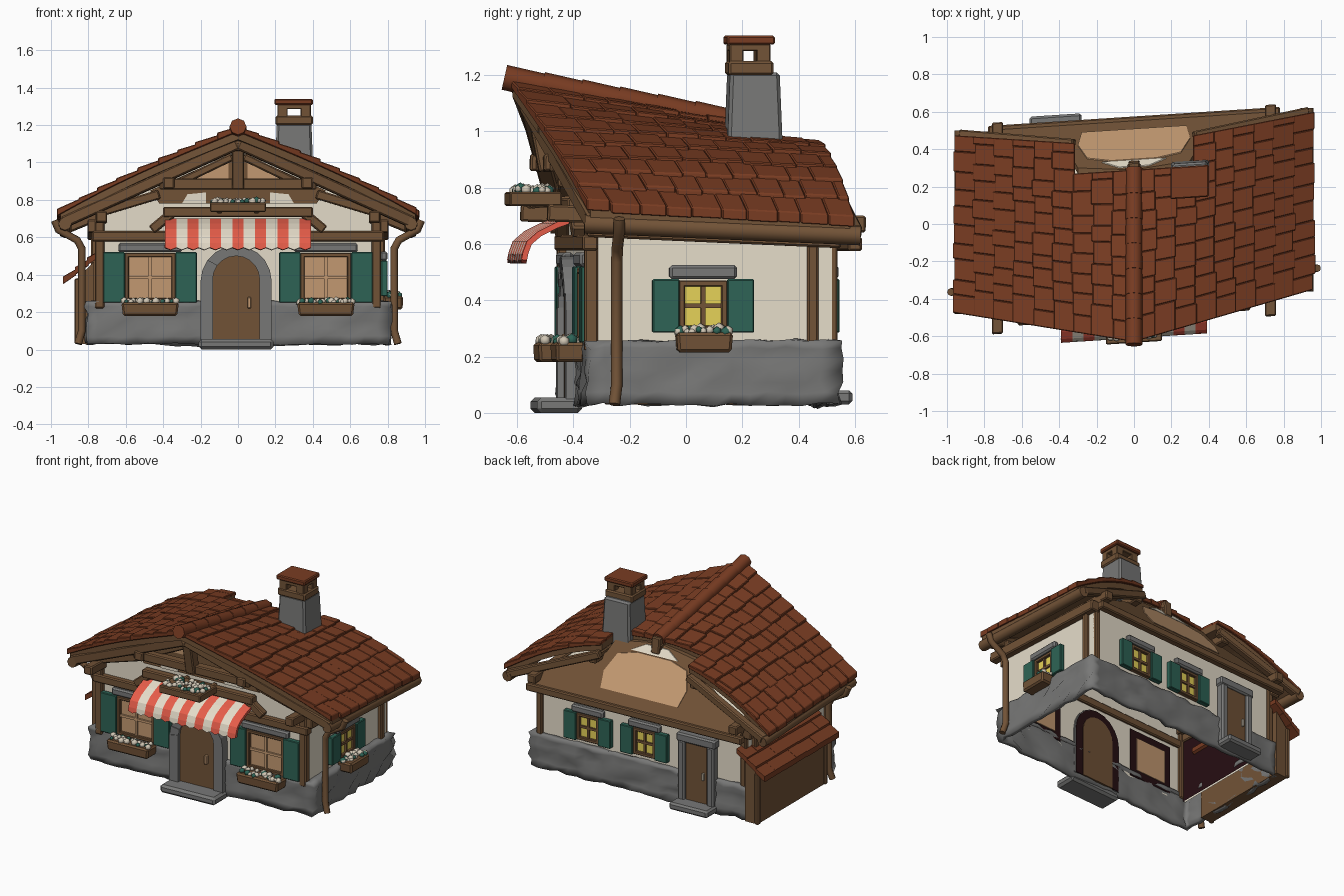
import bpy, bmesh, math, random
from mathutils import Matrix, Vector

if "Cube" in bpy.data.objects:
    bpy.data.objects.remove(bpy.data.objects["Cube"])

random.seed(4)
R = random.uniform
F = Matrix()          # current local frame for new parts


def material(name, rgb):
    m = bpy.data.materials.new(name)
    m.diffuse_color = [((c / 255 + 0.055) / 1.055) ** 2.4 for c in rgb] + [1]
    m.use_nodes = True
    m.node_tree.nodes["Principled BSDF"].inputs["Base Color"].default_value = m.diffuse_color
    return m


ROOF = material("roof_clay", (121, 60, 34))
WOOD = material("wood_brown", (114, 83, 55))
STONE = material("stone_grey", (120, 120, 119))
CREAM = material("plaster_cream", (230, 221, 202))
TEAL = material("shutter_teal", (46, 100, 86))
TAN = material("warm_tan", (196, 154, 114))
YELLOW = material("lit_glass", (230, 210, 88))
RED = material("awning_red", (238, 96, 76))
PETAL = material("petal_grey", (208, 198, 180))
DARK = material("inside_dark", (38, 14, 18))


def add(name, bm, mats, bevel=0, smooth=False):
    bmesh.ops.recalc_face_normals(bm, faces=bm.faces)
    me = bpy.data.meshes.new(name)
    bm.to_mesh(me)
    bm.free()
    me.transform(F)
    for m in mats if isinstance(mats, list) else [mats]:
        me.materials.append(m)
    if smooth:
        me.shade_smooth()
    ob = bpy.data.objects.new(name, me)
    bpy.context.collection.objects.link(ob)
    if bevel:
        ob.modifiers.new("soft_edge", 'BEVEL').width = bevel
    return ob


def hexa(bm, p):
    """Eight-corner block: four bottom corners then four top corners."""
    v = [bm.verts.new(c) for c in p]
    for f in ((0, 1, 2, 3), (4, 5, 6, 7), (0, 1, 5, 4), (1, 2, 6, 5), (2, 3, 7, 6), (3, 0, 4, 7)):
        bm.faces.new([v[i] for i in f])


def box(name, x, y, z, mat, bevel=0.006, taper=1.0):
    bm = bmesh.new()
    cx, cy = sum(x) / 2, sum(y) / 2
    base = [(x[0], y[0]), (x[1], y[0]), (x[1], y[1]), (x[0], y[1])]
    hexa(bm, [(a, b, z[0]) for a, b in base] +
         [(cx + (a - cx) * taper, cy + (b - cy) * taper, z[1]) for a, b in base])
    return add(name, bm, mat, bevel)


def beam(name, p, q, w, mat=WOOD):
    p, q = Vector(p), Vector(q)
    bm = bmesh.new()
    bmesh.ops.create_cube(bm, size=1)
    rot = (q - p).to_track_quat('Z', 'Y').to_matrix().to_4x4()
    bm.transform(Matrix.Translation((p + q) / 2) @ rot @ Matrix.Diagonal((w, w, (q - p).length, 1)))
    return add(name, bm, mat, 0.007)


def prism(name, pts, y0, y1, mat):
    """Outline in x, z pushed from y0 to y1."""
    bm = bmesh.new()
    f = bm.faces.new([bm.verts.new((x, y0, z)) for x, z in pts])
    ext = bmesh.ops.extrude_face_region(bm, geom=[f])['geom']
    bmesh.ops.translate(bm, vec=(0, y1 - y0, 0), verts=[g for g in ext if isinstance(g, bmesh.types.BMVert)])
    return add(name, bm, mat)


def tube(name, pts, r, mat=WOOD):
    cu = bpy.data.curves.new(name, 'CURVE')
    cu.dimensions, cu.bevel_depth, cu.bevel_resolution, cu.use_fill_caps = '3D', r, 2, True
    sp = cu.splines.new('POLY')
    sp.points.add(len(pts) - 1)
    for a, b in zip(sp.points, pts):
        a.co = (*b, 1)
    cu.materials.append(mat)
    bpy.context.collection.objects.link(bpy.data.objects.new(name, cu))


def flowers(name, x, y, z, n):
    bm = bmesh.new()
    for i in range(n):
        r = R(0.012, 0.024)
        m = Matrix.Translation((x[0] + (x[1] - x[0]) * (i + 0.5) / n, R(*y), z + R(0, 0.012)))
        new = bmesh.ops.create_icosphere(bm, subdivisions=1, radius=r, matrix=m)['verts']
        for f in {f for v in new for f in v.link_faces}:
            f.material_index = int(i % 4 == 1)
    add(name, bm, [PETAL, TEAL], 0, True)


def window(name, w, z0, z1, shut, glass, planter=True):
    """Window in a local frame: wall at y=0, outside is -y."""
    h, b = w / 2, 0.022
    box(name + "_glass", (-h, h), (-0.012, -0.004), (z0, z1), glass, 0)
    for x in (-h, h):
        box(name + "_frame_side", (x - b / 2, x + b / 2), (-0.03, 0), (z0, z1), WOOD, 0.004)
    for z in (z0, z1):
        box(name + "_frame_rail", (-h - b / 2, h + b / 2), (-0.03, 0), (z - b / 2, z + b / 2), WOOD, 0.004)
    zm, bar = (z0 + z1) / 2, TAN if glass == TAN else WOOD
    box(name + "_bar_up", (-0.008, 0.008), (-0.024, 0), (z0, z1), bar, 0)
    box(name + "_bar_across", (-h, h), (-0.024, 0), (zm - 0.008, zm + 0.008), bar, 0)
    for s in (-1, 1):
        a, c = s * (h + 0.01), s * (h + 0.01 + shut)
        box(name + "_shutter", (min(a, c), max(a, c)), (-0.04, -0.005), (z0 - 0.015, z1 + 0.015), TEAL, 0.004)
    box(name + "_lintel", (-h - 0.045, h + 0.045), (-0.04, 0), (z1 + 0.015, z1 + 0.065), STONE, 0.01)
    if planter:
        e = h + 0.02
        box(name + "_planter", (-e, e), (-0.12, -0.02), (z0 - 0.085, z0 - 0.015), WOOD, 0.01, 1.06)
        flowers(name + "_flowers", (-e, e), (-0.105, -0.035), z0 - 0.014, 24)


# Plaster body, open underneath, with a dark lining inside all but the front
def shell(name, k, mat, front):
    bm = bmesh.new()
    x, y0, y1, b = 0.76 - k, -0.38 + k, 0.47 - k, 0.2
    f = [bm.verts.new(c) for c in ((-x, y0, b), (x, y0, b), (x, y0, 0.73 - k), (0, y0, 1.07 - k), (-x, y0, 0.73 - k))]
    g = [bm.verts.new(c) for c in ((-x, y1, b), (x, y1, b), (x, y1, 0.66 - k), (0, y1 - 0.2, 0.94 - k), (-x, y1, 0.66 - k))]
    if front:
        bm.faces.new(f)
    bm.faces.new([g[0], g[1], g[2], g[4]])
    bm.faces.new([g[2], g[3], g[4]])
    for i in range(1, 5):
        j = (i + 1) % 5
        bm.faces.new((f[i], f[j], g[j], g[i]))
    add(name, bm, mat)


shell("plaster_walls", 0, CREAM, True)
shell("inner_lining", 0.015, DARK, False)

# Bumpy stone plinth around the base
bm = bmesh.new()
corners = [Vector(c) for c in ((-0.81, -0.4), (0.81, -0.4), (0.8, 0.49), (-0.8, 0.49))]
path = []
for i, n in enumerate((24, 14, 24, 14)):
    path += [corners[i].lerp(corners[(i + 1) % 4], k / n) for k in range(n)]
rings = []
for j, z in enumerate((0.03, 0.07, 0.11, 0.15, 0.19, 0.23, 0.255, 0.26)):
    k = 0.93 if j == 7 else 1.0
    rings.append([bm.verts.new((p.x * k * (1 + R(-0.012, 0.02)), 0.045 + (p.y - 0.045) * k * (1 + R(-0.02, 0.04)),
                                z + R(-0.006, 0.006))) for p in path])
for a, b in zip(rings, rings[1:]):
    for i in range(len(a)):
        j = (i + 1) % len(a)
        bm.faces.new((a[i], a[j], b[j], b[i]))
add("stone_plinth", bm, STONE, 0, True).modifiers.new("thick", 'SOLIDIFY').thickness = 0.03


# Roof: stepped courses of single tiles on a wooden deck, bulging more to the back
def roof_point(s, u, v, short, lift):
    yf = -0.63 + 0.215 * u
    yb = 0.29 if short else 0.455 + 0.08 * (u - 0.35) / 0.65
    y = yf + (yb - yf) * v
    ridge, eave = 1.17 - 0.19 * (y + 0.63), 0.725 - 0.06 * (y + 0.4)
    bulge = (0.08 + 0.28 * (y + 0.63)) * u * max(0, 1 - u)
    return (s * 0.95 * u, y, ridge + (eave - ridge) * u + bulge + lift)


def slab(bm, s, u0, u1, v0, v1, short, low, hi0, hi1):
    q = ((u0, v0), (u1, v0), (u1, v1), (u0, v1))
    hexa(bm, [roof_point(s, u, v, short, low) for u, v in q] +
         [roof_point(s, u, v, short, hi0 if u == u0 else hi1) for u, v in q])


tiles, deck = bmesh.new(), bmesh.new()
for s in (-1, 1):
    for i in range(9):
        short, n = i < 3, 8 if i < 3 else 10
        slab(deck, s, i / 9, (i + 1) / 9, 0.015, 0.985, short, -0.045, 0, 0)
        cuts = [0] + [(k + 0.5 * (i % 2) + R(-0.15, 0.15)) / n for k in range(1, n)] + [1]
        for a, b in zip(cuts, cuts[1:]):
            d = R(-0.004, 0.004)
            slab(tiles, s, i / 9, (i + 1.12 + R(-0.08, 0.08)) / 9, a, b, short, -0.005, 0.02 + d, 0.033 + d)
add("roof_deck", deck, WOOD)
add("roof_tiles", tiles, ROOF, 0.004)
for k in range(7):      # overlapping ridge caps
    y = -0.645 + 0.134 * k
    tube("ridge_cap", [(0, y, 1.192 - 0.19 * (y + 0.645)), (0, y + 0.14, 1.16 - 0.19 * (y + 0.645))], 0.044, ROOF)

# Chimney
box("chimney_stack", (0.195, 0.405), (0.12, 0.32), (0.9, 1.21), STONE, 0.012, 0.88)
box("chimney_collar", (0.2, 0.4), (0.125, 0.285), (1.2, 1.25), WOOD, 0.008)
for x in (0.21, 0.335):
    for y in (0.13, 0.225):
        box("chimney_post", (x, x + 0.055), (y, y + 0.05), (1.24, 1.31), WOOD, 0.004)
box("chimney_neck", (0.21, 0.39), (0.13, 0.275), (1.285, 1.31), WOOD, 0.004)
box("chimney_cap", (0.195, 0.4), (0.12, 0.29), (1.308, 1.34), ROOF)

# Gable timbers, posts, eaves and rainwater pipes, mirrored
for s in (-1, 1):
    beam("front_post", (s * 0.74, -0.385, 0.22), (s * 0.74, -0.385, 0.76), 0.05)
    beam("side_post", (s * 0.765, 0.4, 0.24), (s * 0.765, 0.4, 0.68), 0.04)
    beam("back_post", (s * 0.74, 0.47, 0.24), (s * 0.74, 0.47, 0.64), 0.04)
    beam("side_plate", (s * 0.77, -0.4, 0.66), (s * 0.77, 0.5, 0.62), 0.07)
    beam("wall_purlin", (s * 0.73, -0.54, 0.71), (s * 0.73, 0.59, 0.67), 0.06)
    beam("mid_purlin", (s * 0.37, -0.53, 0.89), (s * 0.37, 0.47, 0.85), 0.06)
    beam("front_rake", (0, -0.56, 1.1), (s * 0.93, -0.385, 0.68), 0.06)
    beam("back_rake", (s * 0.32, 0.45, 0.89), (s * 0.93, 0.54, 0.64), 0.05)
    beam("gable_strut", (s * 0.34, -0.44, 0.88), (s * 0.03, -0.46, 1.03), 0.04)
    beam("curved_brace", (s * 0.72, -0.395, 0.74), (s * 0.42, -0.4, 0.83), 0.05)
    beam("awning_brace", (s * 0.34, -0.42, 0.74), (s * 0.46, -0.41, 0.64), 0.05)
    tube("eave_gutter", [(s * 0.925, -0.42, 0.672), (s * 0.925, 0.56, 0.63)], 0.034)
    tube("downspout", [(s * 0.98, -0.3, 0.69), (s * 0.96, -0.3, 0.64), (s * 0.86, -0.3, 0.585),
                       (s * 0.835, -0.3, 0.54), (s * 0.835, -0.3, 0.1), (s * 0.855, -0.31, 0.03)], 0.02)
    prism("gable_patch", [(s * 0.05, 0.91), (s * 0.28, 0.91), (s * 0.2, 0.96), (s * 0.05, 1.03)], -0.398, -0.391, TAN)
    prism("gable_low_patch", [(s * 0.17, 0.78), (s * 0.3, 0.78), (s * 0.27, 0.83), (s * 0.17, 0.84)], -0.398, -0.391, CREAM)
prism("gable_boarding", [(-0.42, 0.78), (0.42, 0.78), (0.47, 0.85), (0, 1.06), (-0.47, 0.85)], -0.392, -0.38, WOOD)
beam("front_plate", (-0.78, -0.39, 0.605), (0.78, -0.39, 0.605), 0.055)
beam("awning_rail", (-0.4, -0.42, 0.735), (0.4, -0.42, 0.735), 0.055)
beam("collar_tie", (-0.42, -0.48, 0.885), (0.42, -0.48, 0.885), 0.06)
beam("king_post", (0, -0.49, 0.86), (0, -0.54, 1.12), 0.065)
beam("ridge_beam", (0, -0.58, 1.1), (0, 0.32, 0.95), 0.07)

# Leaning back gable with painted patches
F = Matrix(((1, 0, 0, 0), (0, 1, -0.737, 1.012), (0, 0, 1, 0), (0, 0, 0, 1)))
half = [(0.76, 0.6), (0.76, 0.67), (0.33, 0.87), (0.3, 0.94), (0, 0.98)]
prism("back_gable", half + [(-x, z) for x, z in half[-2::-1]], -0.03, 0, WOOD)
prism("back_gable_patch", [(-0.28, 0.69), (0.28, 0.69), (0.3, 0.78), (0.25, 0.88), (0.12, 0.91), (-0.12, 0.91),
                           (-0.25, 0.88), (-0.3, 0.78)], 0, 0.006, TAN)
prism("back_peak_patch", [(-0.17, 0.915), (0.17, 0.915), (0.08, 0.96), (-0.08, 0.96)], 0, 0.006, CREAM)
F = Matrix()
beam("back_plate", (-0.78, 0.55, 0.6), (0.78, 0.55, 0.6), 0.05)
beam("back_king_post", (0, 0.31, 0.92), (0, 0.3, 1.03), 0.06)

# Striped awning
bm = bmesh.new()
prof = [(-0.42, 0.7), (-0.49, 0.675), (-0.55, 0.645), (-0.59, 0.61), (-0.605, 0.57), (-0.61, 0.545)]
for i in range(13):
    xs = [-0.39 + 0.06 * (i + t) for t in (0, 0.5, 1)]
    rows = [[bm.verts.new((x, y, z - (0.012 if k == 1 and z < 0.55 else 0))) for k, x in enumerate(xs)] for y, z in prof]
    for a, b in zip(rows, rows[1:]):
        for k in (0, 1):
            bm.faces.new((a[k], a[k + 1], b[k + 1], b[k])).material_index = i % 2
bmesh.ops.remove_doubles(bm, verts=bm.verts, dist=0.0005)
add("striped_awning", bm, [RED, CREAM]).modifiers.new("thick", 'SOLIDIFY').thickness = 0.02

# Flower shelf above the awning
box("flower_shelf", (-0.15, 0.15), (-0.635, -0.45), (0.735, 0.785), WOOD)
flowers("shelf_flowers", (-0.14, 0.14), (-0.61, -0.48), 0.785, 44)
for x in (-0.1, 0.1):
    beam("shelf_bracket", (x, -0.39, 0.76), (x, -0.56, 0.74), 0.03)

# Front windows (with their inner faces), side window, back windows
for s in (-1, 1):
    F = Matrix.Translation((s * 0.47, -0.38, 0))
    window("front_window", 0.25, 0.265, 0.505, 0.115, TAN)
    box("window_inner_frame", (-0.17, 0.17), (0.002, 0.008), (0.22, 0.55), DARK, 0)
    box("window_inner_pane", (-0.12, 0.12), (0.008, 0.014), (0.27, 0.5), TAN, 0)
F = Matrix.Translation((0.76, 0.01, 0)) @ Matrix.Rotation(math.pi / 2, 4, 'Z')
window("side_window", 0.15, 0.3, 0.46, 0.095, YELLOW)
for x in (0.38, -0.03):
    F = Matrix.Translation((x, 0.47, 0)) @ Matrix.Rotation(math.pi, 4, 'Z')
    window("back_window", 0.14, 0.3, 0.46, 0.09, YELLOW, False)

# Arched front door with stone surround
F = Matrix.Translation((-0.01, 0, 0))


def arch(r, zc, z0):
    a = [(r * math.cos(t * math.pi / 10), zc + r * math.sin(t * math.pi / 10)) for t in range(11)]
    return [(r, z0)] + a + [(-r, z0)]


inner, outer = arch(0.125, 0.375, 0.05), arch(0.19, 0.365, 0.05)
for i in range(len(inner) - 1):
    prism("door_surround", [inner[i], outer[i], outer[i + 1], inner[i + 1]], -0.45 + R(0, 0.012), -0.37, STONE)
prism("front_door", inner, -0.425, -0.36, WOOD)
prism("door_inner_frame", arch(0.18, 0.37, 0.05), -0.378, -0.365, DARK)
box("door_handle", (0.06, 0.08), (-0.445, -0.42), (0.22, 0.28), TAN, 0.004)
box("front_step", (-0.2, 0.2), (-0.54, -0.38), (0.0, 0.055), STONE, 0.015)

# Back door
F = Matrix.Translation((-0.42, 0.47, 0)) @ Matrix.Rotation(math.pi, 4, 'Z')
box("back_door", (-0.08, 0.08), (-0.045, 0), (0.05, 0.48), WOOD)
for x in (-0.105, 0.105):
    box("back_door_jamb", (x - 0.025, x + 0.025), (-0.06, 0), (0.04, 0.48), STONE, 0.01)
box("back_door_lintel", (-0.14, 0.14), (-0.06, 0), (0.47, 0.53), STONE, 0.01)
box("back_door_handle", (0.045, 0.06), (-0.06, -0.04), (0.24, 0.29), PETAL, 0.003)
box("back_step", (-0.14, 0.14), (-0.14, -0.02), (0.03, 0.08), STONE, 0.012)

# Lean-to shed on the left
F = Matrix()
prism("shed_walls", [(-0.86, 0.03), (-0.77, 0.03), (-0.77, 0.47), (-0.86, 0.38)], -0.22, 0.51, WOOD)
for y in (-0.22, 0.51):
    beam("shed_post", (-0.86, y, 0.03), (-0.86, y, 0.38), 0.03)
for k in range(3):
    for j in range(7):
        a, b, y, d = -0.73 - 0.068 * k, -0.808 - 0.064 * k, -0.26 + 0.115 * j, R(0, 0.006)
        za, zb = 0.53 - 0.052 * k + d, 0.478 - 0.05 * k + d
        prism("shed_tile", [(a, za - 0.03), (a, za), (b, zb + 0.008), (b, zb - 0.03)], y, y + 0.115, ROOF)

# The whole cottage is slightly skewed in plan
skew = Matrix(((1, 0, 0, 0), (0.065, 1, 0, 0), (0, 0, 1, 0), (0, 0, 0, 1)))
for ob in bpy.data.objects:
    ob.data.transform(skew)
